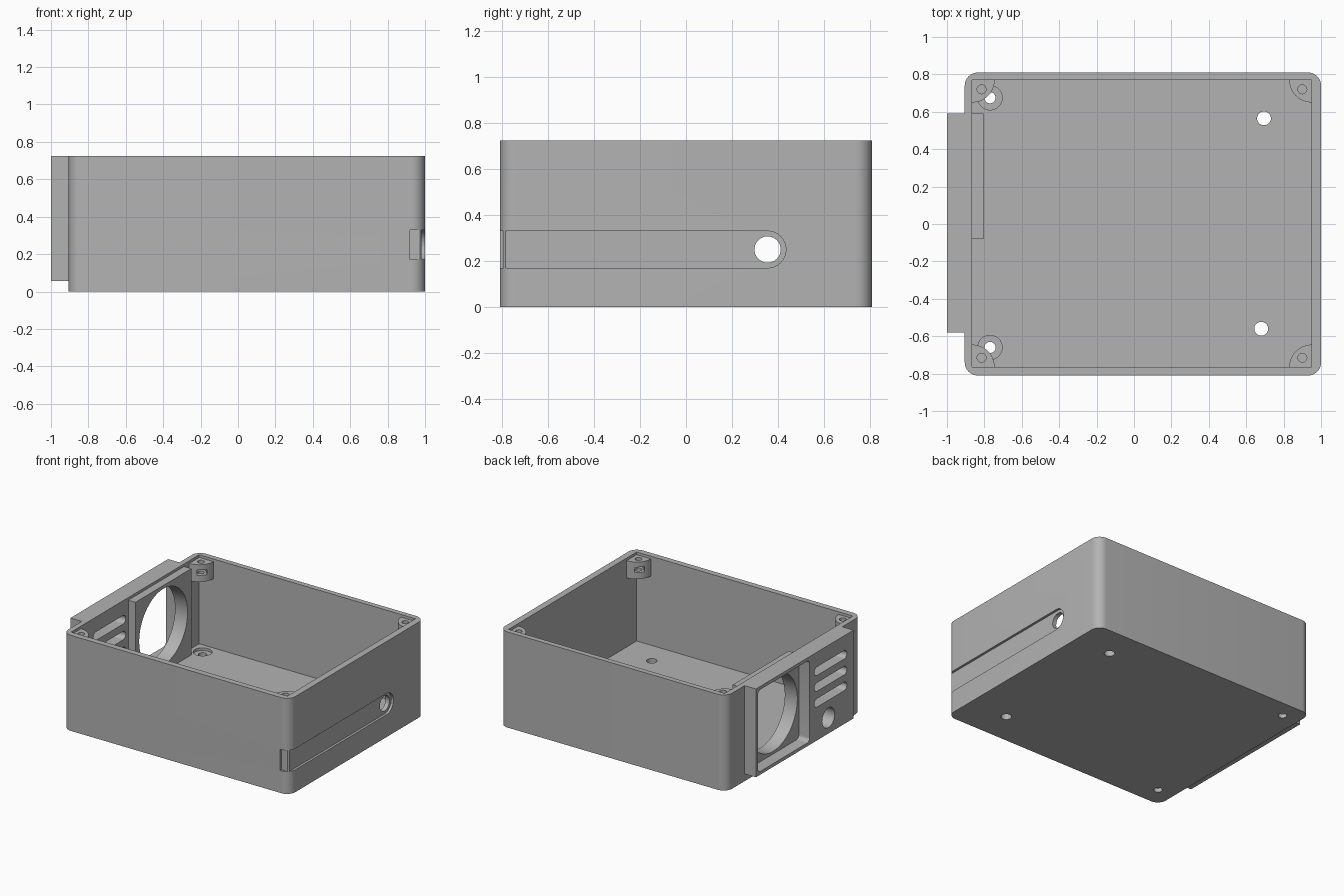
import bpy, bmesh, math
from math import cos, sin, pi

if "Cube" in bpy.data.objects:
    bpy.data.objects.remove(bpy.data.objects["Cube"], do_unlink=True)

grey = bpy.data.materials.new("matte_grey")
grey.use_nodes = True
grey.diffuse_color = (0.45, 0.45, 0.45, 1)
grey.node_tree.nodes["Principled BSDF"].inputs["Base Color"].default_value = (0.45, 0.45, 0.45, 1)


def arc(cu, cv, r, start, end, steps):
    """Points along a circular arc, angles in quarter turns."""
    angles = [(start + (end - start) * i / steps) * pi / 2 for i in range(steps + 1)]
    return [(cu + r * cos(a), cv + r * sin(a)) for a in angles]


def circle(cu, cv, r, steps=48):
    return arc(cu, cv, r, 0, 4, steps)[:-1]


def rect(u0, u1, v0, v1):
    return [(u0, v0), (u1, v0), (u1, v1), (u0, v1)]


def rounded(u0, u1, v0, v1, r, steps=10):
    return (arc(u1 - r, v1 - r, r, 0, 1, steps) + arc(u0 + r, v1 - r, r, 1, 2, steps)
            + arc(u0 + r, v0 + r, r, 2, 3, steps) + arc(u1 - r, v0 + r, r, 3, 4, steps))


def stadium(u0, u1, v, r):
    return arc(u1 - r, v, r, -1, 1, 16) + arc(u0 + r, v, r, 1, 3, 16)


def prism(name, outline, lo, hi, axis="z"):
    """Extrude an outline: (x, y) along z, or (y, z) along x."""
    place = (lambda u, v, w: (u, v, w)) if axis == "z" else (lambda u, v, w: (w, u, v))
    bm = bmesh.new()
    low = [bm.verts.new(place(u, v, lo)) for u, v in outline]
    high = [bm.verts.new(place(u, v, hi)) for u, v in outline]
    bm.faces.new(low)
    bm.faces.new(high)
    n = len(low)
    for i in range(n):
        j = (i + 1) % n
        bm.faces.new((low[i], low[j], high[j], high[i]))
    bmesh.ops.recalc_face_normals(bm, faces=bm.faces)
    mesh = bpy.data.meshes.new(name)
    bm.to_mesh(mesh)
    bm.free()
    mesh.materials.append(grey)
    ob = bpy.data.objects.new(name, mesh)
    bpy.context.collection.objects.link(ob)
    return ob


def combine(target, tool, operation="DIFFERENCE"):
    """Apply a boolean and discard the tool."""
    tool.hide_render = True
    mod = target.modifiers.new("cut", "BOOLEAN")
    mod.operation, mod.object, mod.solver = operation, tool, "EXACT"
    bpy.context.view_layer.objects.active = target
    bpy.ops.object.modifier_apply(modifier=mod.name)
    bpy.data.objects.remove(tool, do_unlink=True)


def finish(ob):
    bpy.ops.object.select_all(action="DESELECT")
    ob.select_set(True)
    bpy.context.view_layer.objects.active = ob
    bpy.ops.object.shade_smooth_by_angle(angle=math.radians(30))


# Main dimensions
height, floor = 0.725, 0.05
in_left, in_right, in_front, in_back = -0.865, 0.95, -0.765, 0.77

# Box with the thick side panel, hollowed out
body = prism("enclosure_body", rounded(-0.905, 1, -0.81, 0.81, 0.07), 0, height)
combine(body, prism("side_panel", rect(-1, -0.88, -0.58, 0.59), 0.055, height), "UNION")
combine(body, prism("cavity", rect(in_left, in_right, in_front, in_back), floor, 1))

# Fan mount pad inside the panel, square pocket outside and round opening
combine(body, prism("fan_pad", rect(-0.9, -0.805, -0.08, 0.59), 0.04, 0.705), "UNION")
combine(body, prism("fan_pocket", rounded(-0.055, 0.565, 0.08, 0.70, 0.03, 6), -1.1, -0.91, "x"))
combine(body, prism("fan_opening", circle(0.255, 0.39, 0.29, 64), -1.1, -0.7, "x"))

# Vent slots and cable hole
for z in (0.34, 0.46, 0.58):
    combine(body, prism("vent", stadium(-0.5, -0.11, z, 0.032), -1.1, -0.8, "x"))
combine(body, prism("cable_hole", circle(-0.28, 0.175, 0.075), -1.1, -0.8, "x"))

# Groove along the right wall that wraps around the front corner
groove = rect(-0.9, 0.355, 0.17, 0.33)[:1] + arc(0.355, 0.25, 0.08, -1, 1, 24) + [(-0.9, 0.33)]
combine(body, prism("groove", groove, 0.982, 1.1, "x"))
combine(body, prism("groove_end", rect(0.92, 1.1, -0.9, -0.795), 0.17, 0.33))
combine(body, prism("groove_hole", circle(0.355, 0.25, 0.057), 0.9, 1.1, "x"))

# Floor screw holes, counterbored on the panel side
for x, y, r in ((0.695, 0.565, 0.037), (0.68, -0.56, 0.037),
                (-0.77, 0.675, 0.03), (-0.77, -0.66, 0.03)):
    combine(body, prism("floor_hole", circle(x, y, r, 32), -0.1, 0.2))
    if x < 0:
        combine(body, prism("counterbore", circle(x, y, 0.065), 0.03, 0.2))
finish(body)

# Quarter-round lid posts with a screw hole and a nut slot
for x, sx, side in ((in_left, 1, "left_wall"), (in_right, -1, "right_wall")):
    for y, sy, end in ((in_front, 1, "front"), (in_back, -1, "back")):
        def local(points):
            return [(x + sx * u, y + sy * v) for u, v in points]

        quarter = [(-0.015, -0.015), (0.12, -0.015)] + arc(0, 0, 0.12, 0, 1, 16) + [(-0.015, 0.12)]
        post = prism("lid_post_" + side + "_" + end, local(quarter), 0.575, 0.705)
        combine(post, prism("screw_hole", local(circle(0.05, 0.05, 0.024, 24)), 0.6, 0.8))
        slot = [(0.05, 0.0), (0.2, 0.15), (0.15, 0.2), (0.0, 0.05)]
        combine(post, prism("nut_slot", local(slot), 0.625, 0.665))
        finish(post)
